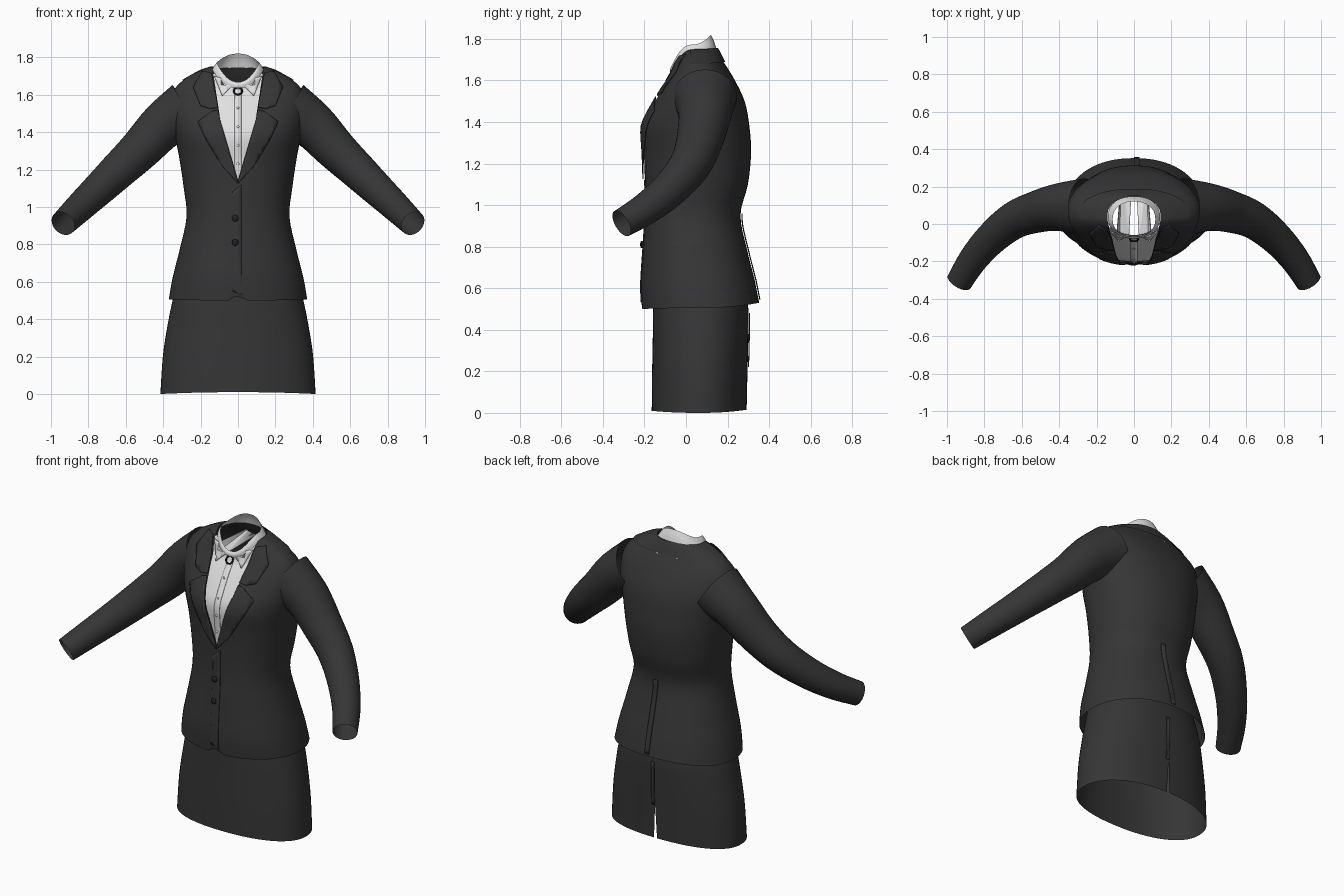
import bpy, bmesh, math
from mathutils import Vector
from mathutils.bvhtree import BVHTree

if "Cube" in bpy.data.objects:
    bpy.data.objects.remove(bpy.data.objects["Cube"])


def material(name, rgb):
    m = bpy.data.materials.new(name)
    m.diffuse_color = (*rgb, 1)
    m.use_nodes = True
    m.node_tree.nodes["Principled BSDF"].inputs["Base Color"].default_value = m.diffuse_color
    return m


CLOTH = material("charcoal_cloth", (0.036, 0.036, 0.037))
SHIRT = material("white_cotton", (0.75, 0.75, 0.75))
BUTTON = material("black_button", (0.015, 0.015, 0.016))


def add_object(name, bm, mat):
    me = bpy.data.meshes.new(name)
    bm.to_mesh(me)
    bm.free()
    me.materials.append(mat)
    ob = bpy.data.objects.new(name, me)
    bpy.context.collection.objects.link(ob)
    return ob


def smooth_rows(rows, steps):
    """Catmull-Rom interpolation through rows of numbers."""
    out = []
    for i in range(len(rows) - 1):
        p0, p1, p2 = rows[max(i - 1, 0)], rows[i], rows[i + 1]
        p3 = rows[min(i + 2, len(rows) - 1)]
        for k in range(steps):
            t = k / steps
            out.append([0.5 * (2 * b + (c - a) * t + (2 * a - 5 * b + 4 * c - d) * t * t
                               + (3 * b - a - 3 * c + d) * t ** 3)
                        for a, b, c, d in zip(p0, p1, p2, p3)])
    return out + [list(rows[-1])]


def skin(rings, closed=True):
    bm = bmesh.new()
    vs = [[bm.verts.new(p) for p in r] for r in rings]
    n = len(vs[0])
    for a, b in zip(vs, vs[1:]):
        for j in range(n if closed else n - 1):
            k = (j + 1) % n
            bm.faces.new((a[j], a[k], b[k], b[j]))
    return bm


def loft(rows, steps=4, seg=72, arc=None, grow=0.0, power=2.2):
    """Rows: z front, z side, z back, half width, y front, y back."""
    t0, t1 = [math.radians(a) for a in (arc or (0, 360))]
    rings = []
    for zf, zs, zb, w, yf, yb in smooth_rows(rows, steps):
        w, yf, yb = w + grow, yf - grow, yb + grow
        ring = []
        for j in range(seg if arc is None else seg + 1):
            t = t0 + (t1 - t0) * j / seg
            c, s = math.cos(t), math.sin(t)
            x = w * math.copysign(abs(c) ** (2 / power), c)
            y = (yf + yb) / 2 + (yb - yf) / 2 * math.copysign(abs(s) ** (2 / power), s)
            ring.append((x, y, zs + ((zf if s < 0 else zb) - zs) * s * s))
        rings.append(ring)
    return skin(rings, arc is None)


def cut_wedge(bm, line, front):
    """Cut a mirrored opening whose edge runs along (x, z) points."""
    def side(f):
        y = f.calc_center_median().y
        return y < 0.05 if front else y > 0.1
    for sx in (1, -1):
        for (xa, za), (xb, zb) in zip(line, line[1:]):
            faces = [f for f in bm.faces if side(f)]
            geom = faces + list({e for f in faces for e in f.edges}) \
                + list({v for f in faces for v in f.verts})
            bmesh.ops.bisect_plane(bm, geom=geom, dist=1e-5, plane_co=(sx * xa, 0, za),
                                   plane_no=(zb - za, 0, -sx * (xb - xa)))
    gone = []
    for f in bm.faces:
        c = f.calc_center_median()
        for (xa, za), (xb, zb) in zip(line, line[1:]):
            if side(f) and min(za, zb) <= c.z <= max(za, zb) \
                    and abs(c.x) < xa + (xb - xa) * (c.z - za) / (zb - za):
                gone.append(f)
                break
    bmesh.ops.delete(bm, geom=gone, context='FACES')


def surface_point(tree, x, z, off, back=False):
    d = -1 if back else 1
    hit = tree.ray_cast(Vector((x, -2 * d, z)), Vector((0, d, 0)))[0]
    if hit is None:
        hit = tree.find_nearest(Vector((x, -0.05 * d, z)))[0]
    return Vector((hit.x, hit.y - d * off, hit.z))


def plate(name, tree, outline, mat, off=0.005, mirror=False, back=False):
    """Thin cloth piece laid on a surface."""
    bm = bmesh.new()
    bm.faces.new([bm.verts.new((x, 0, z)) for x, z in outline])
    bmesh.ops.triangulate(bm, faces=bm.faces[:])
    for axis in (0, 2):
        for i in range(-8, 62):
            co, no = Vector((0, 0, 0)), Vector((0, 0, 0))
            co[axis], no[axis] = i * 0.03 + 0.001, 1
            bmesh.ops.bisect_plane(bm, geom=bm.verts[:] + bm.edges[:] + bm.faces[:],
                                   dist=1e-5, plane_co=co, plane_no=no)
    for v in bm.verts:
        v.co = surface_point(tree, v.co.x, v.co.z, off, back)
    ob = add_object(name, bm, mat)
    if mirror:
        ob.modifiers.new("mirror", 'MIRROR')
    ob.modifiers.new("thickness", 'SOLIDIFY').thickness = 0.005
    return ob


def button(name, tree, x, z, r, mat, off):
    bm = bmesh.new()
    bmesh.ops.create_uvsphere(bm, u_segments=12, v_segments=8, radius=r)
    for v in bm.verts:
        v.co.y *= 0.4
        v.co += surface_point(tree, x, z, off)
    add_object(name, bm, mat)


# Skirt with a back slit
skirt = loft([(0.01, 0.0, 0.015, 0.415, -0.165, 0.292), (0.2, 0.2, 0.2, 0.402, -0.163, 0.296),
              (0.36, 0.36, 0.36, 0.378, -0.16, 0.3), (0.5, 0.5, 0.5, 0.35, -0.158, 0.3),
              (0.62, 0.62, 0.62, 0.32, -0.15, 0.28)], seg=64)
skirt_tree = BVHTree.FromBMesh(skirt)
cut_wedge(skirt, [(0.012, -0.02), (0.0, 0.22)], front=False)
add_object("skirt", skirt, CLOTH)
plate("skirt_back_seam", skirt_tree, [(0, 0.22), (0.02, 0.22), (0.02, 0.48), (0, 0.48)],
      CLOTH, 0.002, back=True)

# Jacket body, with the neckline cut out of the front
body = [(0.5, 0.505, 0.53, 0.37, -0.212, 0.352), (0.62, 0.62, 0.64, 0.35, -0.217, 0.33),
        (0.78, 0.78, 0.78, 0.31, -0.207, 0.295), (0.95, 0.95, 0.95, 0.275, -0.197, 0.262),
        (1.1, 1.1, 1.1, 0.29, -0.197, 0.298), (1.25, 1.25, 1.25, 0.312, -0.203, 0.313),
        (1.38, 1.38, 1.38, 0.337, -0.21, 0.305), (1.47, 1.5, 1.5, 0.36, -0.17, 0.282),
        (1.56, 1.61, 1.61, 0.35, -0.115, 0.23), (1.61, 1.68, 1.69, 0.29, -0.08, 0.18),
        (1.64, 1.73, 1.735, 0.2, -0.072, 0.158), (1.66, 1.75, 1.757, 0.143, -0.068, 0.145)]
jacket = loft(body)
jacket_tree = BVHTree.FromBMesh(jacket)
cut_wedge(jacket, [(0.0, 1.145), (0.095, 1.465), (0.145, 1.8)], front=True)
for v in jacket.verts:  # small rounded gap at the front hem
    if v.co.y < 0 and v.co.z < 0.52 and abs(v.co.x) < 0.05:
        v.co.z += 0.03 * (1 - abs(v.co.x) / 0.05)
add_object("jacket_body", jacket, CLOTH)

# Collar and lapels
add_object("jacket_back_collar", loft(body[-3:], arc=(-8, 188), grow=0.008), CLOTH)
plate("jacket_lapel", jacket_tree,
      [(0.0, 1.125), (0.003, 1.15), (0.095, 1.465), (0.105, 1.52), (0.14, 1.51),
       (0.215, 1.455), (0.17, 1.36), (0.085, 1.22)], CLOTH, 0.007, mirror=True)
plate("jacket_collar_front", jacket_tree,
      [(0.106, 1.53), (0.14, 1.715), (0.19, 1.725), (0.24, 1.64), (0.2, 1.54), (0.15, 1.525)],
      CLOTH, 0.007, mirror=True)

# Front closure, back vent and jacket buttons
plate("jacket_front_edge", jacket_tree,
      [(-0.03, 0.55), (0.02, 0.53), (0.02, 1.12), (-0.03, 1.08)], CLOTH, 0.004)
plate("jacket_back_vent", jacket_tree,
      [(0, 0.545), (0.03, 0.545), (0.03, 0.96), (0, 0.96)], CLOTH, 0.004, back=True)
for z in (0.94, 0.81):
    button("jacket_button", jacket_tree, -0.015, z, 0.018, BUTTON, 0.009)

# Sleeves: x, y, z, radius along a curved path
path = smooth_rows([(0.27, 0.09, 1.52, 0.155), (0.40, 0.09, 1.435, 0.128),
                    (0.52, 0.065, 1.31, 0.112), (0.64, 0.02, 1.195, 0.1),
                    (0.76, -0.075, 1.08, 0.088), (0.86, -0.19, 0.985, 0.078),
                    (0.935, -0.31, 0.912, 0.069)], 4)
rings = []
for i, row in enumerate(path):
    c = Vector(row[:3])
    tan = (Vector(path[min(i + 1, len(path) - 1)][:3]) - Vector(path[max(i - 1, 0)][:3])).normalized()
    u = tan.cross(Vector((0, 0, 1))).normalized()
    v = u.cross(tan)
    rings.append([c + row[3] * (u * math.cos(a) + v * math.sin(a))
                  for a in [math.tau * j / 32 for j in range(32)]])
sleeve = add_object("sleeve", skin(rings), CLOTH)
sleeve.modifiers.new("mirror", 'MIRROR')

# Shirt front, collar stand and collar points
add_object("shirt_front", loft(body[4:], arc=(215, 325), grow=-0.01), SHIRT)
add_object("shirt_collar_stand",
           loft([(1.635, 1.735, 1.745, 0.14, -0.075, 0.148), (1.652, 1.755, 1.785, 0.127, -0.078, 0.136),
                 (1.668, 1.772, 1.82, 0.114, -0.068, 0.12)], seg=48), SHIRT)
plate("shirt_collar_point", jacket_tree,
      [(0.012, 1.665), (0.085, 1.595), (0.128, 1.7), (0.07, 1.685)], SHIRT, 0.004, mirror=True)
plate("shirt_placket", jacket_tree,
      [(-0.018, 1.13), (0.018, 1.13), (0.018, 1.63), (-0.018, 1.63)], SHIRT, -0.006)
for z in (1.53, 1.43, 1.33, 1.23):
    button("shirt_button", jacket_tree, 0, z, 0.007, SHIRT, -0.002)

# Small dark neck clasp
at = surface_point(jacket_tree, 0, 1.62, 0.006)
bpy.ops.mesh.primitive_torus_add(location=at, rotation=(math.radians(60), 0, 0), major_radius=0.022,
                                 minor_radius=0.005, major_segments=20, minor_segments=8)
clasp = bpy.context.object
clasp.name = "neck_clasp"
clasp.data.materials.append(BUTTON)

# Smooth shading with sharp edges kept
for ob in bpy.context.scene.objects:
    ob.select_set(True)
bpy.context.view_layer.objects.active = clasp
bpy.ops.object.shade_smooth_by_angle(angle=math.radians(40))
